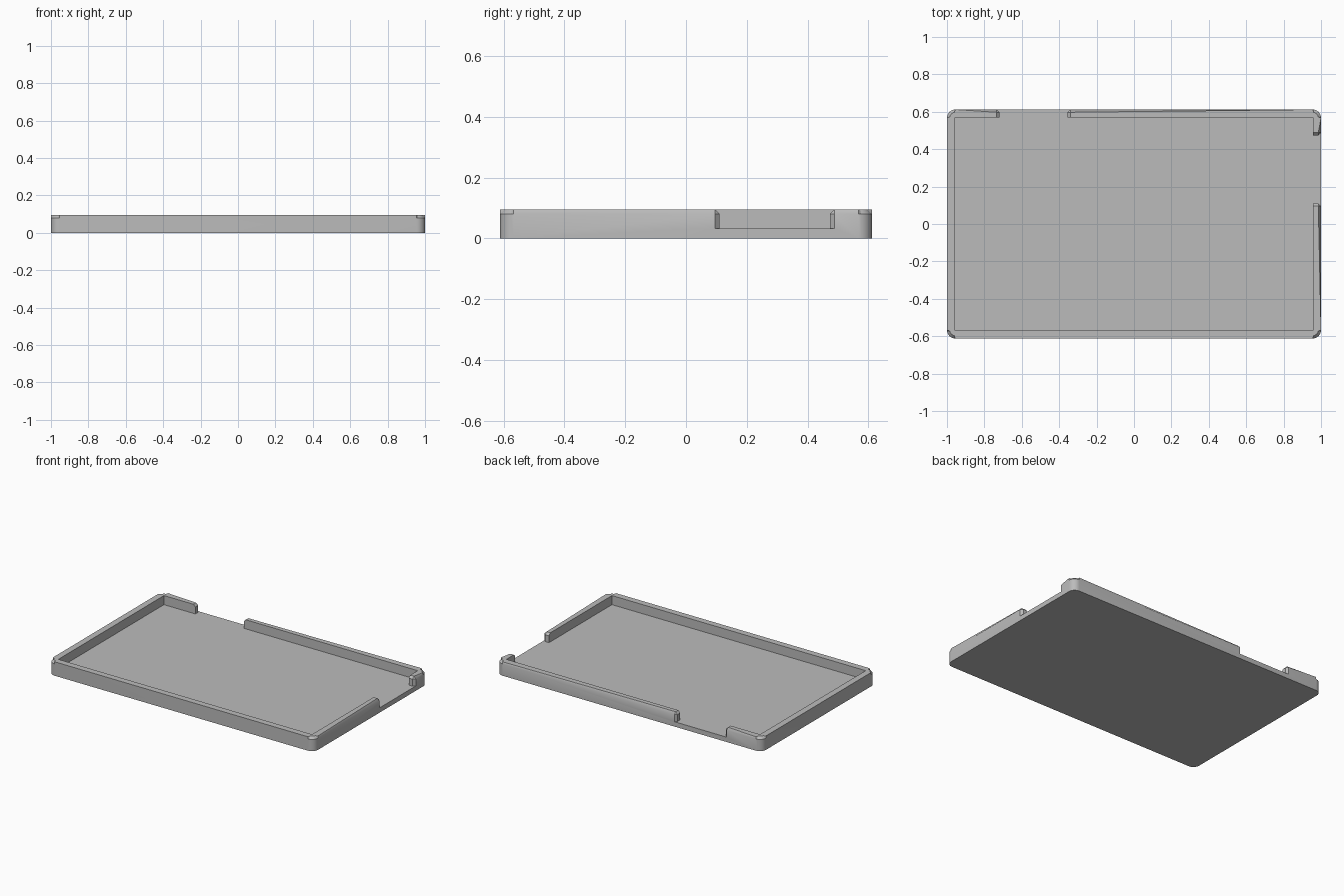
import bpy, bmesh
from math import cos, sin, radians

if "Cube" in bpy.data.objects:
    bpy.data.objects.remove(bpy.data.objects["Cube"])

HX, HY = 1.0, 0.612          # half sizes
FLOOR, TOP = 0.033, 0.095    # floor and rim heights
WALL, RADIUS, CHAMFER = 0.043, 0.045, 0.0148
STEPS = 8

grey = bpy.data.materials.new("plain_grey")
grey.use_nodes = True
grey.diffuse_color = (0.5, 0.5, 0.5, 1)
grey.node_tree.nodes["Principled BSDF"].inputs["Base Color"].default_value = (0.5, 0.5, 0.5, 1)


def arc(sx, sy, start):
    """Rounded outer corner in the quadrant given by the signs."""
    cx, cy = sx * (HX - RADIUS), sy * (HY - RADIUS)
    angles = [radians(start + 90 * i / STEPS) for i in range(STEPS + 1)]
    return [(cx + RADIUS * cos(a), cy + RADIUS * sin(a)) for a in angles]


def prism(name, outline, z0, z1, outer_count=0):
    """Extrude an outline; chamfer the outer top and end edges of a wall."""
    bm = bmesh.new()
    low = [bm.verts.new((x, y, z0)) for x, y in outline]
    high = [bm.verts.new((x, y, z1)) for x, y in outline]
    n = len(outline)
    bm.faces.new(low[::-1])
    bm.faces.new(high)
    for i in range(n):
        j = (i + 1) % n
        bm.faces.new((low[i], low[j], high[j], high[i]))
    if outer_count:
        edges = []
        for i in range(n):
            j = (i + 1) % n
            if i < outer_count or j < outer_count:
                edges.append(bm.edges.get((high[i], high[j])))
        for i in (0, outer_count - 1):
            edges.append(bm.edges.get((low[i], high[i])))
        bmesh.ops.bevel(bm, geom=edges, offset=CHAMFER, segments=1,
                        affect='EDGES', profile=0.5)
    bmesh.ops.recalc_face_normals(bm, faces=bm.faces)
    mesh = bpy.data.meshes.new(name)
    bm.to_mesh(mesh)
    bm.free()
    mesh.materials.append(grey)
    obj = bpy.data.objects.new(name, mesh)
    bpy.context.collection.objects.link(obj)
    return obj


back_right, back_left = arc(-1, 1, 90), arc(1, 1, 0)
front_right, front_left = arc(-1, -1, 180), arc(1, -1, 270)
ix, iy = HX - WALL, HY - WALL

# Floor plate
tray = prism("tray", back_left + back_right + front_right + front_left, 0, FLOOR)

# Long wall around three corners, and short wall around the back corner
long_outer = [(-0.72, HY)] + back_right + front_right + front_left + [(HX, 0.11)]
long_inner = [(ix, 0.11), (ix, -iy), (-ix, -iy), (-ix, iy), (-0.72, iy)]
short_outer = [(HX, 0.474)] + back_left + [(-0.355, HY)]
short_inner = [(-0.355, iy), (ix, iy), (ix, 0.474)]
walls = [prism("long_wall", long_outer + long_inner, FLOOR, TOP, len(long_outer)),
         prism("short_wall", short_outer + short_inner, FLOOR, TOP, len(short_outer))]

# Fuse the walls with the floor
bpy.ops.object.select_all(action='DESELECT')
tray.select_set(True)
bpy.context.view_layer.objects.active = tray
for wall in walls:
    mod = tray.modifiers.new("fuse", 'BOOLEAN')
    mod.operation, mod.solver, mod.object = 'UNION', 'EXACT', wall
    bpy.ops.object.modifier_apply(modifier=mod.name)
    bpy.data.objects.remove(wall)

# Merge coplanar faces, then smooth the round corners
bm = bmesh.new()
bm.from_mesh(tray.data)
bmesh.ops.remove_doubles(bm, verts=bm.verts, dist=0.0001)
bmesh.ops.dissolve_limit(bm, angle_limit=radians(1), verts=bm.verts, edges=bm.edges)
bm.to_mesh(tray.data)
bm.free()
bpy.ops.object.shade_smooth_by_angle(angle=radians(30))
